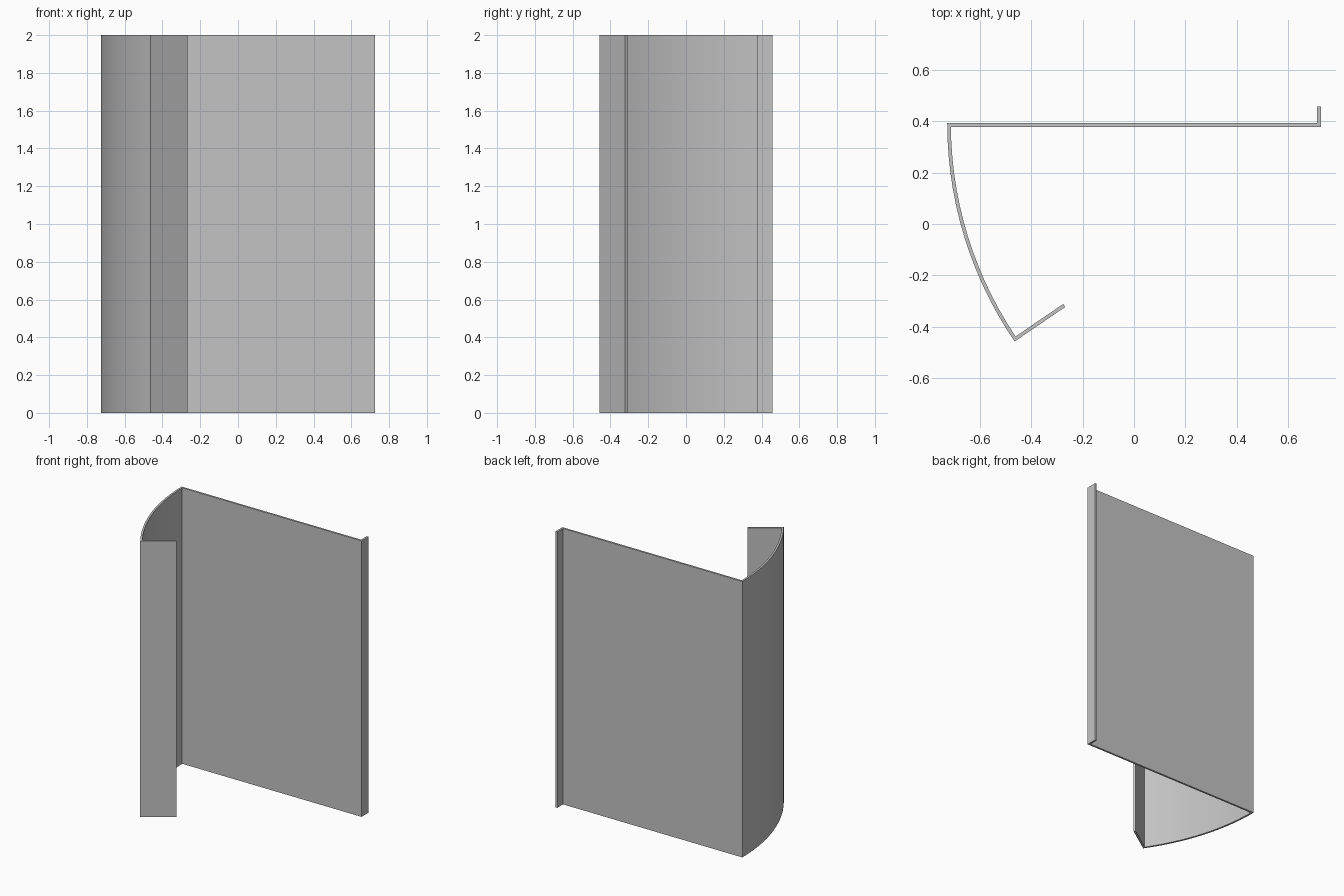
import bpy
import bmesh
from math import asin, sin, cos, radians
from mathutils import Vector

cube = bpy.data.objects.get("Cube")
if cube:
    bpy.data.objects.remove(cube, do_unlink=True)

HEIGHT = 2.0
T = 0.014                       # sheet thickness
X_END, Y_BACK, Y_FLANGE = 0.726, 0.392, 0.457
R = 1.506                       # outer radius of the curved side
SWEEP = radians(34.3)
LIP = 0.238
SEGMENTS = 14
centre = Vector((R - X_END, Y_BACK))


def arc(radius, start, end):
    """Points of the curved side, from the back panel to the lip."""
    steps = [start + (end - start) * i / SEGMENTS for i in range(SEGMENTS + 1)]
    return [centre - radius * Vector((cos(a), sin(a))) for a in steps]


# The two faces of the bent sheet: flange, back panel, curved side, lip
along = Vector((cos(SWEEP), sin(SWEEP)))
across = Vector((-along.y, along.x))
outer = [Vector((X_END - T, Y_FLANGE)), Vector((X_END - T, Y_BACK))]
outer += arc(R, 0, SWEEP)
outer.append(outer[-1] + along * LIP)
inner = [Vector((X_END, Y_FLANGE)), Vector((X_END, Y_BACK - T))]
inner += arc(R - T, asin(T / (R - T)), SWEEP - T / R)
inner.append(outer[-1] + across * T)

# Cross-section as a strip of quads, raised to full height
bm = bmesh.new()
a = [bm.verts.new((p.x, p.y, 0)) for p in outer]
b = [bm.verts.new((p.x, p.y, 0)) for p in inner]
strip = [bm.faces.new((a[i], a[i + 1], b[i + 1], b[i])) for i in range(len(a) - 1)]
raised = bmesh.ops.extrude_face_region(bm, geom=strip, use_keep_orig=True)
top = [v for v in raised["geom"] if isinstance(v, bmesh.types.BMVert)]
bmesh.ops.translate(bm, verts=top, vec=(0, 0, HEIGHT))
bmesh.ops.recalc_face_normals(bm, faces=bm.faces)
mesh = bpy.data.meshes.new("bent_sheet_panel")
bm.to_mesh(mesh)
bm.free()

panel = bpy.data.objects.new("bent_sheet_panel", mesh)
bpy.context.collection.objects.link(panel)

# Plain grey metal
grey = bpy.data.materials.new("light_grey")
grey.use_nodes = True
colour = (0.55, 0.55, 0.55, 1)
grey.diffuse_color = colour
grey.node_tree.nodes["Principled BSDF"].inputs["Base Color"].default_value = colour
mesh.materials.append(grey)

# Smooth the curve, keep the folds sharp
bpy.ops.object.select_all(action="DESELECT")
panel.select_set(True)
bpy.context.view_layer.objects.active = panel
bpy.ops.object.shade_smooth_by_angle(angle=radians(30))
